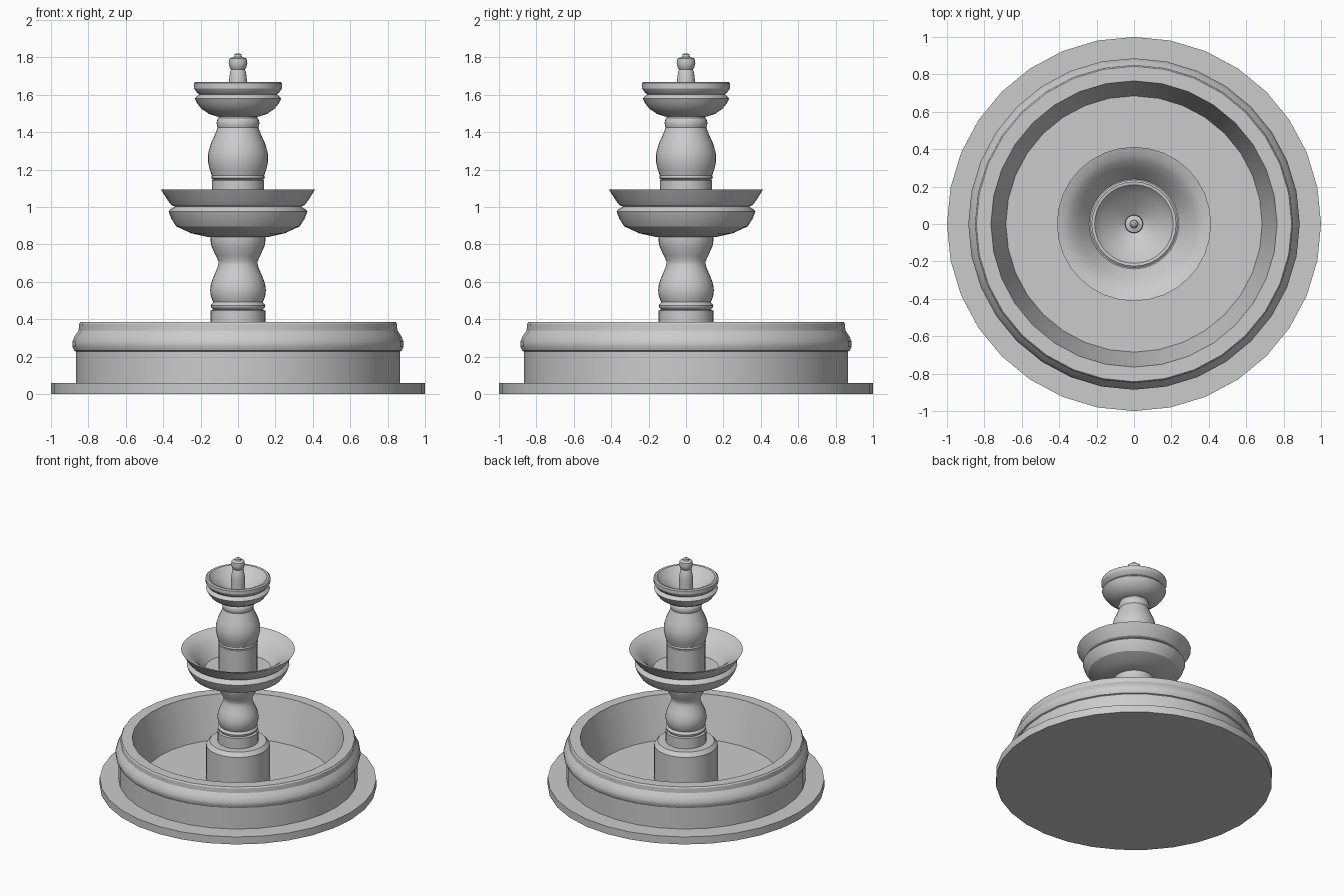
import bpy, math

SEGS = 32


def lathe(name, profile, angle=30):
    """Revolve (radius, z) points round z, closing on the axis where radius is 0."""
    verts, faces, rings = [], [], []
    for r, z in profile:
        start = len(verts)
        n = SEGS if r > 0 else 1
        for i in range(n):
            a = 2 * math.pi * i / SEGS
            verts.append((r * math.cos(a), r * math.sin(a), z))
        rings.append([start + i % n for i in range(SEGS)])
    for low, high in zip(rings, rings[1:]):
        for i in range(SEGS):
            j = (i + 1) % SEGS
            quad = [low[i], low[j], high[j], high[i]]
            faces.append(list(dict.fromkeys(quad)))
    mesh = bpy.data.meshes.new(name)
    mesh.from_pydata(verts, [], faces)
    obj = bpy.data.objects.new(name, mesh)
    bpy.context.collection.objects.link(obj)
    bpy.ops.object.select_all(action='DESELECT')
    obj.select_set(True)
    bpy.context.view_layer.objects.active = obj
    bpy.ops.object.shade_smooth_by_angle(angle=math.radians(angle))
    return obj


# Ground plate, its top doubling as the pool floor
lathe("base_plate", [(0, 0), (1, 0), (1, 0.06), (0, 0.06)])

# Pool wall with a rounded moulding and sloped inside
lathe("pool_wall", [
    (0.685, 0.06), (0.865, 0.06), (0.865, 0.228), (0.875, 0.232), (0.886, 0.255),
    (0.886, 0.28), (0.873, 0.31), (0.852, 0.34), (0.85, 0.375), (0.843, 0.385),
    (0.765, 0.385), (0.685, 0.06)])

# Round pedestal with chamfered top
lathe("pedestal", [(0, 0.06), (0.23, 0.06), (0.23, 0.335), (0.205, 0.365), (0, 0.365)])

# Lower baluster
lathe("lower_column", [
    (0, 0.36), (0.147, 0.36), (0.147, 0.447), (0.132, 0.452), (0.143, 0.462),
    (0.146, 0.475), (0.132, 0.492), (0.145, 0.52), (0.149, 0.555), (0.145, 0.59),
    (0.13, 0.63), (0.112, 0.67), (0.105, 0.695), (0.105, 0.71), (0.118, 0.74),
    (0.14, 0.785), (0.147, 0.82), (0.147, 0.85), (0, 0.85)])

# Large middle bowl
lathe("middle_bowl", [
    (0, 0.84), (0.16, 0.84), (0.25, 0.86), (0.33, 0.897), (0.355, 0.935), (0.371, 0.975),
    (0.365, 0.985), (0.337, 1.003), (0.355, 1.01), (0.375, 1.035), (0.412, 1.093),
    (0.37, 1.08), (0.335, 1.055), (0.295, 1.015), (0.24, 0.94), (0, 0.94)])

# Upper baluster
lathe("upper_column", [
    (0, 0.93), (0.14, 0.93), (0.14, 1.143), (0.133, 1.147), (0.144, 1.155), (0.14, 1.168),
    (0.152, 1.205), (0.161, 1.245), (0.159, 1.29), (0.145, 1.34), (0.122, 1.39),
    (0.109, 1.425), (0.112, 1.435), (0.115, 1.45), (0.11, 1.468), (0.105, 1.475),
    (0.105, 1.5), (0, 1.5)])

# Small top bowl
lathe("top_bowl", [
    (0, 1.483), (0.11, 1.483), (0.155, 1.498), (0.195, 1.525), (0.218, 1.555),
    (0.231, 1.58), (0.225, 1.588), (0.207, 1.603), (0.22, 1.612), (0.235, 1.635),
    (0.235, 1.663), (0.225, 1.67), (0.21, 1.668), (0.17, 1.62), (0.05, 1.54), (0, 1.54)])

# Spout at the very top
lathe("finial", [
    (0, 1.53), (0.05, 1.53), (0.05, 1.66), (0.042, 1.725), (0.036, 1.735), (0.044, 1.745),
    (0.05, 1.77), (0.046, 1.795), (0.022, 1.803), (0.018, 1.815), (0.008, 1.822), (0, 1.822)])
